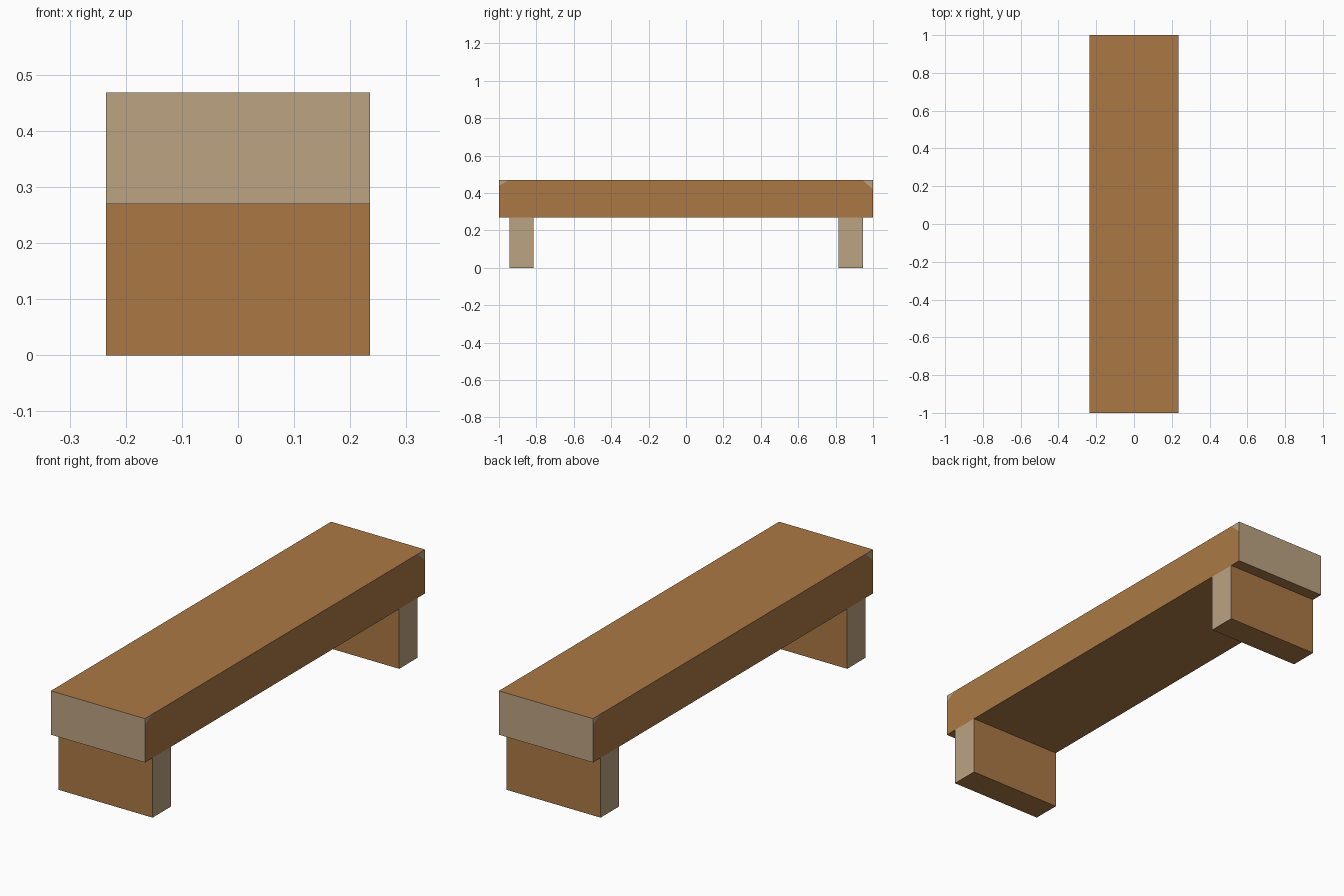
import bpy, bmesh
from mathutils import Vector

if "Cube" in bpy.data.objects:
    bpy.data.objects.remove(bpy.data.objects["Cube"])


def material(name, color):
    m = bpy.data.materials.new(name)
    m.diffuse_color = (*color, 1)
    m.use_nodes = True
    m.node_tree.nodes["Principled BSDF"].inputs["Base Color"].default_value = m.diffuse_color
    return m


WOOD = material("brown_wood", (0.407, 0.191, 0.060))
GRAIN = material("pale_end_grain", (0.497, 0.366, 0.223))


def beam(name, center, size, grain_axis, corners=()):
    """Box with pale end grain on the two faces along grain_axis."""
    bm = bmesh.new()
    bmesh.ops.create_cube(bm, size=1)
    for v in bm.verts:
        v.co = Vector(c + p * s for c, p, s in zip(center, v.co, size))
    bm.normal_update()
    for f in bm.faces:
        f.material_index = int(abs(f.normal[grain_axis]) > 0.9)

    # Small pale triangles cut into the upper corners of the side faces
    top = center[2] + size[2] / 2
    for sx, sy, dy, dz in corners:
        end = sy * size[1] / 2
        point = Vector((0, end - sy * dy, top))
        normal = Vector((0, sy * dz, dy)).normalized()
        bm.normal_update()
        side = [f for f in bm.faces if f.normal.x * sx > 0.9]
        geom = set(side)
        for f in side:
            geom.update(f.edges)
            geom.update(f.verts)
        bmesh.ops.bisect_plane(bm, geom=list(geom), dist=1e-5,
                               plane_co=point, plane_no=normal)
        bm.normal_update()
        for f in bm.faces:
            if f.normal.x * sx > 0.9 and (f.calc_center_median() - point).dot(normal) > 0:
                f.material_index = 1

    mesh = bpy.data.meshes.new(name)
    bm.to_mesh(mesh)
    bm.free()
    mesh.materials.append(WOOD)
    mesh.materials.append(GRAIN)
    obj = bpy.data.objects.new(name, mesh)
    bpy.context.collection.objects.link(obj)


# Thick seat plank, grain running lengthwise
beam("seat", (0, 0, 0.369), (0.47, 2.0, 0.198), 1,
     [(1, 1, 0.055, 0.05), (1, -1, 0.05, 0.03),
      (-1, -1, 0.055, 0.05), (-1, 1, 0.05, 0.03)])

# Block legs, grain running across the bench
for label, side in (("front", -1), ("back", 1)):
    beam(label + "_leg", (0, side * 0.88, 0.135), (0.47, 0.13, 0.27), 0)
